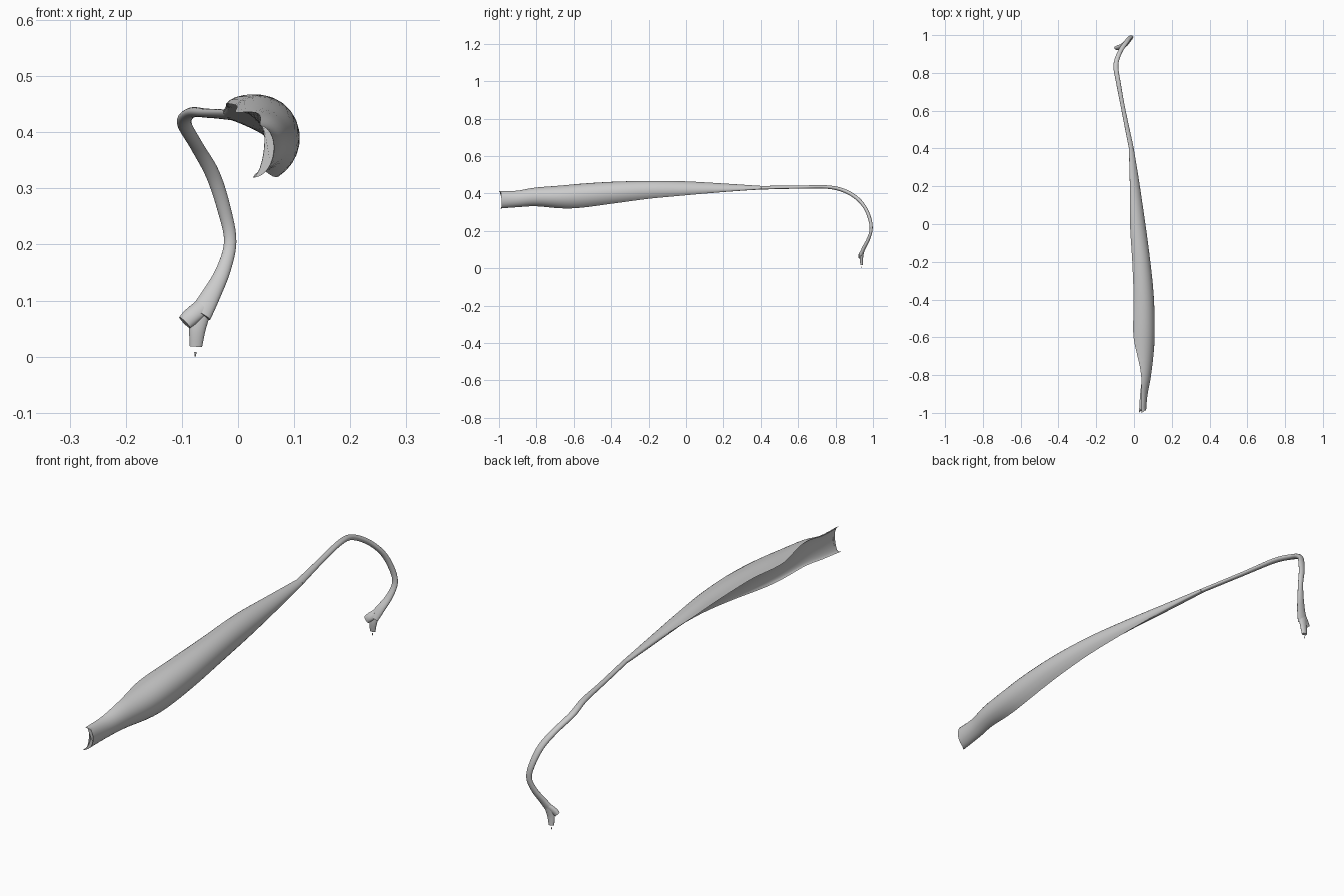
import bpy, bmesh
from math import sin, cos, pi, radians
from mathutils import Vector

if "Cube" in bpy.data.objects:
    bpy.data.objects.remove(bpy.data.objects["Cube"])

SEG = 28


def catmull(p0, p1, p2, p3, t):
    return [0.5 * (2 * b + (c - a) * t + (2 * a - 5 * b + 4 * c - d) * t * t
                   + (3 * b - a - 3 * c + d) * t ** 3)
            for a, b, c, d in zip(p0, p1, p2, p3)]


def loft(name, stations, steps=5, notch=0.0):
    """Skin crescent sections (x, y, z, half width, outer bulge, thickness, roll)."""
    pts = []
    n = len(stations)
    for i in range(n - 1):
        q = [stations[min(max(i + k, 0), n - 1)] for k in (-1, 0, 1, 2)]
        pts += [catmull(*q, s / steps) for s in range(steps)]
    pts.append(list(stations[-1]))

    bm = bmesh.new()
    rings = []
    for i, (x, y, z, w, bulge, thick, roll) in enumerate(pts):
        tan = (Vector(pts[min(i + 1, len(pts) - 1)][:3])
               - Vector(pts[max(i - 1, 0)][:3])).normalized()
        side = Vector((1, 0, 0))
        side = (side - tan * side.dot(tan)).normalized()
        up = side.cross(tan)
        r = radians(roll)
        out = side * cos(r) + up * sin(r)
        across = up * cos(r) - side * sin(r)
        ring = []
        for k in range(SEG):
            a = 2 * pi * k / SEG
            h = bulge * sin(a) if sin(a) >= 0 else (bulge - thick) * -sin(a)
            p = Vector((x, y, z)) + across * w * cos(a) + out * h
            if i == 0:
                p += tan * notch * abs(sin(a))
            ring.append(bm.verts.new(p))
        rings.append(ring)
    for a, b in zip(rings, rings[1:]):
        for k in range(SEG):
            j = (k + 1) % SEG
            bm.faces.new((a[k], a[j], b[j], b[k]))
    bm.faces.new(rings[0])
    bm.faces.new(rings[-1])
    bmesh.ops.recalc_face_normals(bm, faces=bm.faces)
    mesh = bpy.data.meshes.new(name)
    bm.to_mesh(mesh)
    bm.free()
    obj = bpy.data.objects.new(name, mesh)
    bpy.context.collection.objects.link(obj)
    bpy.context.view_layer.objects.active = obj
    obj.select_set(True)
    bpy.ops.object.shade_smooth_by_angle(angle=radians(40))
    obj.select_set(False)
    return obj


# Muscle belly: crescent sections grooved on the left, narrowing to the tendon
loft("muscle_belly", [
    (.033, -1.0, .366, .047, .030, .018, -8),
    (.036, -.90, .371, .044, .036, .022, -4),
    (.042, -.79, .382, .051, .050, .036, 6),
    (.035, -.60, .378, .068, .077, .050, 33),
    (.038, -.40, .396, .064, .070, .054, 38),
    (.030, -.20, .411, .055, .058, .050, 45),
    (.015, 0.0, .421, .047, .042, .042, 50),
    (.003, .20, .428, .031, .022, .030, 52),
    (-.014, .40, .431, .014, .008, .016, 60),
], notch=.025)

# Long tendon: runs back, then hooks downward
loft("tendon", [
    (-.014, .40, .431, .014, .008, .016, 60),
    (-.055, .60, .434, .011, .008, .016, 75),
    (-.083, .75, .435, .012, .009, .018, 90),
    (-.096, .84, .417, .013, .010, .020, 90),
    (-.075, .91, .378, .012, .010, .020, 90),
    (-.045, .957, .325, .013, .009, .018, 90),
    (-.024, .984, .26, .012, .009, .018, 90),
    (-.014, .990, .205, .011, .008, .016, 90),
    (-.026, .975, .155, .013, .009, .018, 90),
    (-.048, .952, .11, .017, .010, .020, 90),
    (-.068, .937, .075, .021, .010, .020, 90),
])

# Forked attachment at the lower end
loft("fork_left", [
    (-.064, .942, .088, .016, .010, .020, 90),
    (-.083, .934, .072, .016, .011, .022, 90),
    (-.095, .930, .061, .014, .010, .018, 90),
])
loft("fork_right", [
    (-.064, .942, .088, .018, .010, .020, 90),
    (-.072, .938, .052, .015, .009, .018, 90),
    (-.075, .939, .018, .011, .008, .014, 90),
])

# Tiny loose fibre below the fork
loft("fibre_tip", [
    (-.076, .940, .008, .002, .002, .004, 90),
    (-.076, .940, .000, .001, .001, .002, 90),
], steps=2)
